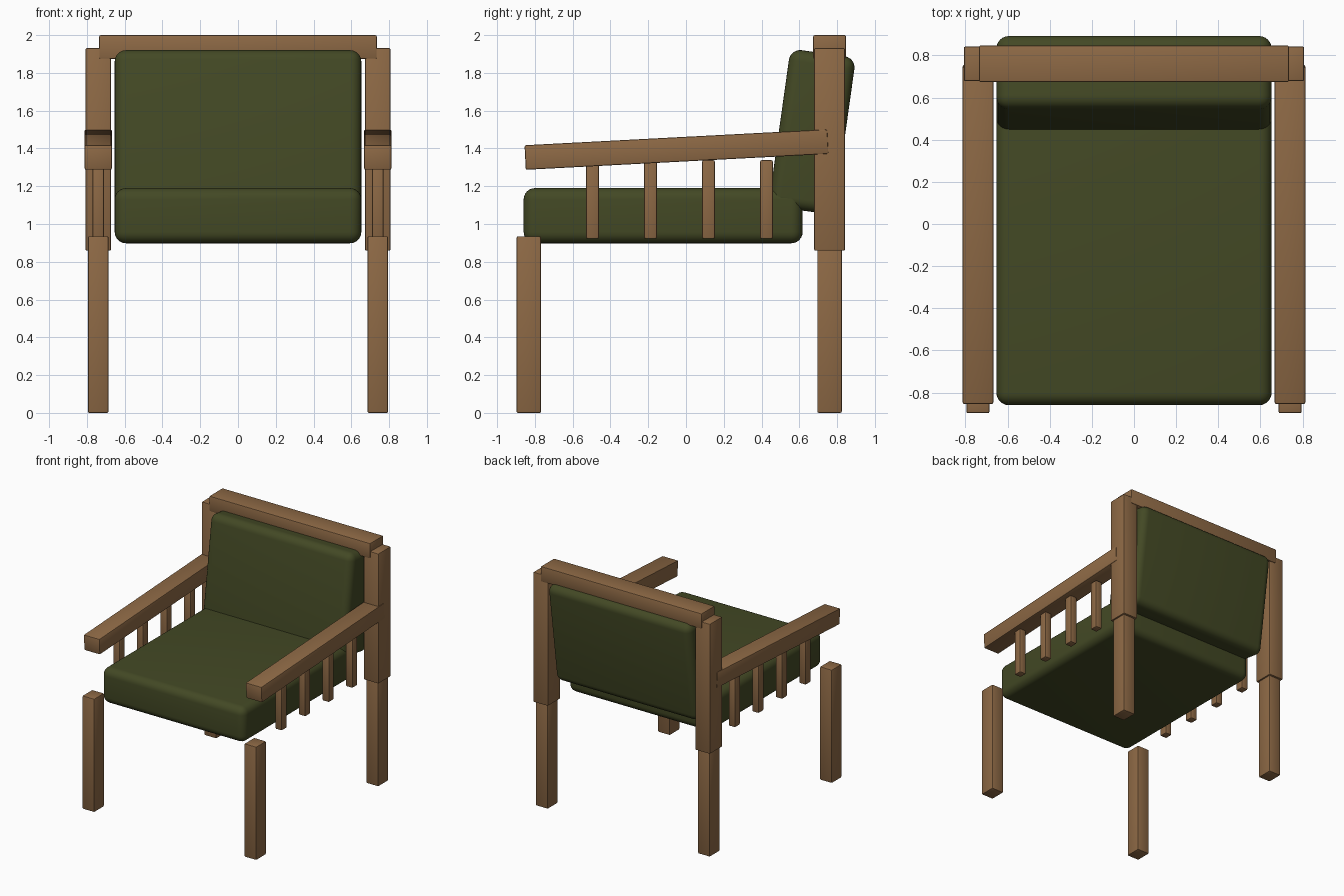
import bpy
import math

if "Cube" in bpy.data.objects:
    bpy.data.objects.remove(bpy.data.objects["Cube"], do_unlink=True)


def make_material(name, colour):
    mat = bpy.data.materials.new(name)
    mat.use_nodes = True
    mat.diffuse_color = colour
    mat.node_tree.nodes["Principled BSDF"].inputs["Base Color"].default_value = colour
    return mat


WOOD = make_material("warm wood", (0.27, 0.142, 0.06, 1))
FABRIC = make_material("olive fabric", (0.056, 0.066, 0.018, 1))


def block(name, centre, size, mat, bevel, segments, tilt=0.0):
    """Rounded box, tilted about x by a number of degrees."""
    bpy.ops.mesh.primitive_cube_add(size=1, location=centre)
    obj = bpy.context.object
    obj.name = name
    obj.scale = size
    bpy.ops.object.transform_apply(location=False, rotation=False, scale=True)
    obj.rotation_euler.x = math.radians(tilt)
    obj.data.materials.append(mat)
    mod = obj.modifiers.new("rounded edges", "BEVEL")
    mod.width = bevel
    mod.segments = segments
    bpy.ops.object.modifier_apply(modifier=mod.name)
    bpy.ops.object.shade_smooth_by_angle(angle=math.radians(35))
    return obj


def beam(name, centre, size, tilt=0.0):
    return block(name, centre, size, WOOD, 0.008, 2, tilt)


def cushion(name, centre, size, tilt=0.0):
    return block(name, centre, size, FABRIC, 0.06, 6, tilt)


# Cushions
cushion("seat_cushion", (0, -0.121, 1.044), (1.306, 1.477, 0.292))
cushion("back_cushion", (0, 0.668, 1.488), (1.306, 0.35, 0.84), tilt=-8)

# Top rail joining the back posts
beam("top_rail", (0, 0.76, 1.937), (1.47, 0.174, 0.126))

# Side frames, mirrored
for side, sign in (("left", 1), ("right", -1)):
    x = 0.74 * sign
    beam(f"{side}_front_leg", (x, -0.832, 0.4675), (0.11, 0.13, 0.935))
    beam(f"{side}_back_leg", (x, 0.76, 0.4675), (0.11, 0.13, 0.935))
    beam(f"{side}_back_post", (x, 0.76, 1.395), (0.135, 0.164, 1.073))
    beam(f"{side}_armrest", (x, -0.05, 1.394), (0.145, 1.605, 0.13), tilt=3)
    for i in range(4):
        beam(f"{side}_slat_{i + 1}", (x, -0.495 + 0.307 * i, 1.13), (0.06, 0.067, 0.416))
